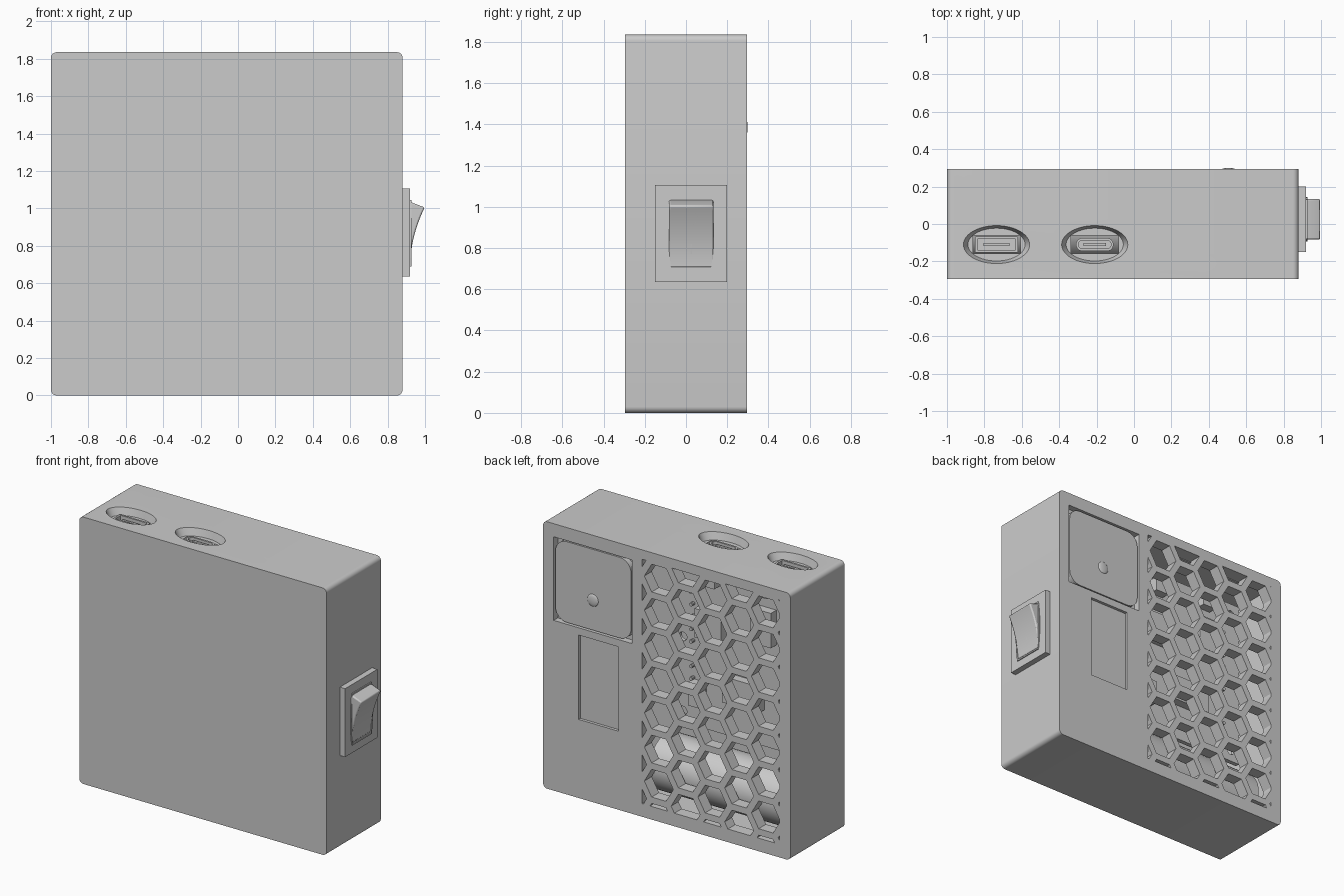
import bpy, bmesh
from math import sin, cos, pi, sqrt
from mathutils import Vector

if "Cube" in bpy.data.objects:
    bpy.data.objects.remove(bpy.data.objects["Cube"])

grey = bpy.data.materials.new("plain_grey")
grey.use_nodes = True
grey.diffuse_color = (0.6, 0.6, 0.6, 1)
grey.node_tree.nodes["Principled BSDF"].inputs["Base Color"].default_value = (0.6, 0.6, 0.6, 1)


def finish(name, bm):
    bmesh.ops.recalc_face_normals(bm, faces=bm.faces)
    mesh = bpy.data.meshes.new(name)
    bm.to_mesh(mesh)
    bm.free()
    mesh.materials.append(grey)
    obj = bpy.data.objects.new(name, mesh)
    bpy.context.collection.objects.link(obj)
    return obj


def place(axis, u, v, w):
    # u, v lie across the extrusion axis, w along it
    return Vector({"x": (w, u, v), "y": (u, w, v), "z": (u, v, w)}[axis])


def prism(name, axis, outline, lo, hi, taper=1.0):
    # taper shrinks the low end about the outline's centre
    bm = bmesh.new()
    n = len(outline)
    cu, cv = (sum(p[i] for p in outline) / n for i in (0, 1))
    low = [bm.verts.new(place(axis, cu + (u - cu) * taper, cv + (v - cv) * taper, lo)) for u, v in outline]
    high = [bm.verts.new(place(axis, u, v, hi)) for u, v in outline]
    bm.faces.new(low)
    bm.faces.new(high)
    for i in range(n):
        j = (i + 1) % n
        bm.faces.new((low[i], low[j], high[j], high[i]))
    return finish(name, bm)


def rounded(u0, u1, v0, v1, r=0.0, steps=6):
    if r == 0:
        return [(u0, v0), (u1, v0), (u1, v1), (u0, v1)]
    corners = ((u1 - r, v1 - r), (u0 + r, v1 - r), (u0 + r, v0 + r), (u1 - r, v0 + r))
    return [(cu + r * cos((k + s / steps) * pi / 2), cv + r * sin((k + s / steps) * pi / 2))
            for k, (cu, cv) in enumerate(corners) for s in range(steps + 1)]


def ellipse(cu, cv, a, b, n=48):
    return [(cu + a * cos(2 * pi * i / n), cv + b * sin(2 * pi * i / n)) for i in range(n)]


def cut(target, cutter):
    cutter.hide_render = True
    mod = target.modifiers.new("cut", "BOOLEAN")
    mod.operation, mod.solver, mod.object = "DIFFERENCE", "EXACT", cutter
    bpy.context.view_layer.objects.active = target
    bpy.ops.object.modifier_apply(modifier=mod.name)
    bpy.data.objects.remove(cutter)


def smooth(obj, angle=0.6):
    bpy.ops.object.select_all(action="DESELECT")
    obj.select_set(True)
    bpy.context.view_layer.objects.active = obj
    bpy.ops.object.shade_smooth_by_angle(angle=angle)


def honeycomb():
    # staggered hexagons trimmed to the rectangular grille area
    bm = bmesh.new()
    pitch, radius = 0.235, 0.11
    for col in range(-1, 6):
        for row in range(-1, 9):
            cx = -col * pitch * sqrt(3) / 2
            cz = 0.25 + (row - 0.5 * (col % 2)) * pitch
            bm.faces.new([bm.verts.new((x, 0.2, z)) for x, z in ellipse(cx, cz, radius, radius, 6)])
    for co, no in (((0.128, 0, 0), (1, 0, 0)), ((-0.918, 0, 0), (-1, 0, 0)),
                   ((0, 0, 1.77), (0, 0, 1)), ((0, 0, 0.09), (0, 0, -1))):
        bmesh.ops.bisect_plane(bm, geom=bm.verts[:] + bm.edges[:] + bm.faces[:], dist=1e-5,
                               plane_co=co, plane_no=no, clear_outer=True)
    ext = bmesh.ops.extrude_face_region(bm, geom=bm.faces[:], use_keep_orig=True)
    bmesh.ops.translate(bm, vec=(0, 0.15, 0), verts=[g for g in ext["geom"] if isinstance(g, bmesh.types.BMVert)])
    return finish("grille_cutter", bm)


# Hollow case with grille and rear recesses
case = prism("case", "y", rounded(-1, 0.88, 0, 1.835, 0.03), -0.295, 0.295)
cut(case, prism("cavity", "y", rounded(-0.93, 0.81, 0.07, 1.765), -0.225, 0.215))
cut(case, honeycomb())
cut(case, prism("dial_recess", "y", rounded(0.205, 0.80, 1.17, 1.745), 0.25, 0.35))
cut(case, prism("label_recess", "y", rounded(0.305, 0.61, 0.54, 1.12), 0.275, 0.35))

# Oval port wells, metal shells and tongues on top
PORT_Y = -0.11
for name, cx, hw, hh, r in (("wide_port", -0.735, 0.115, 0.043, 0.008), ("round_port", -0.21, 0.10, 0.035, 0.034)):
    cut(case, prism("well", "z", ellipse(cx, PORT_Y, 0.178, 0.102), 1.785, 1.837, 0.86))
    cut(case, prism("slot", "z", rounded(cx - 0.127, cx + 0.127, PORT_Y - 0.048, PORT_Y + 0.048), 1.7, 1.8))
    shell = prism(name + "_shell", "z", rounded(cx - hw, cx + hw, PORT_Y - hh, PORT_Y + hh, r), 1.55, 1.80)
    t = 0.013
    cut(shell, prism("bore", "z", rounded(cx - hw + t, cx + hw - t, PORT_Y - hh + t, PORT_Y + hh - t,
                                          max(r - t, 0.003)), 1.62, 1.85))
    smooth(shell)
    prism(name + "_tongue", "z", rounded(cx - hw * 0.6, cx + hw * 0.6, PORT_Y - 0.008, PORT_Y + 0.008), 1.6, 1.79)
smooth(case, 0.5)

# Rounded rear plate with a small domed button
plate = prism("rear_plate", "y", rounded(0.215, 0.79, 1.18, 1.735, 0.085), 0.24, 0.29)
smooth(plate)
bm = bmesh.new()
bmesh.ops.create_uvsphere(bm, u_segments=24, v_segments=12, radius=0.042)
bmesh.ops.scale(bm, vec=(1, 0.25, 1), verts=bm.verts)
bmesh.ops.translate(bm, vec=(0.505, 0.289, 1.385), verts=bm.verts)
smooth(finish("rear_button", bm))

# Side rocker switch: frame, lip and curved paddle
prism("switch_frame", "x", rounded(-0.15, 0.20, 0.635, 1.105), 0.875, 0.92)


def barrel(hw, hz, bulge):
    side = [-1 + i / 4 for i in range(9)]
    right = [(0.025 + hw + bulge * (1 - s * s), 0.868 + hz * s) for s in side]
    return right + [(0.05 - y, z) for y, z in reversed(right)]


lip = prism("switch_lip", "x", barrel(0.105, 0.178, 0.014), 0.915, 0.927)
cut(lip, prism("lip_bore", "x", barrel(0.096, 0.168, 0.014), 0.9, 0.95))
face = [(0.922 + 0.076 * (i / 12) ** 1.9, 0.705 + 0.30 * i / 12) for i in range(13)]
paddle = prism("switch_paddle", "y", [(0.90, 0.705)] + face + [(0.925, 1.033), (0.90, 1.033)], -0.083, 0.133)
edge = paddle.modifiers.new("soft_edges", "BEVEL")
edge.width, edge.segments, edge.limit_method, edge.angle_limit = 0.008, 2, "ANGLE", 0.8
smooth(paddle)


# Paddle marks: a thin ring and a bar following the curved face
def paddle_x(z):
    return 0.922 + 0.076 * ((z - 0.705) / 0.30) ** 1.9


bm = bmesh.new()
rings = [[bm.verts.new((paddle_x(z) + 0.002, y, z)) for y, z in ellipse(0.025, 0.945, r, r, 24)]
         for r in (0.035, 0.029)]
for i in range(24):
    j = (i + 1) % 24
    bm.faces.new((rings[0][i], rings[0][j], rings[1][j], rings[1][i]))
finish("paddle_ring", bm)
bm = bmesh.new()
bm.faces.new([bm.verts.new((paddle_x(z) + 0.003, y, z)) for y, z in rounded(0.021, 0.029, 0.77, 0.82)])
finish("paddle_bar", bm)

# Battery cells lying along the floor
for i, y in enumerate((0.0,)):
    cell = prism("battery_cell", "x", ellipse(y, 0.27, 0.19, 0.19, 40), -0.90, 0.15)
    smooth(cell)

# Circuit board with mounting holes, chips and pin rows
board = prism("circuit_board", "y", rounded(-0.90, 0.10, 0.56, 1.74), -0.04, -0.01)
for x in (-0.83, 0.03):
    for z in (0.64, 1.15, 1.66):
        cut(board, prism("hole", "y", ellipse(x, z, 0.03, 0.03, 20), -0.1, 0.1))
for x, z, w, h in ((-0.2, 1.3, 0.10, 0.10), (-0.6, 1.4, 0.08, 0.12), (-0.45, 0.9, 0.14, 0.09),
                   (-0.2, 1.62, 0.05, 0.05), (-0.6, 1.65, 0.05, 0.04), (-0.1, 0.8, 0.05, 0.08)):
    prism("chip", "y", rounded(x - w, x + w, z - h, z + h), -0.015, 0.05)
for x in (-0.75, -0.05):
    for i in range(10):
        prism("pin", "y", ellipse(x, 0.72 + i * 0.085, 0.012, 0.012, 10), -0.015, 0.02)
